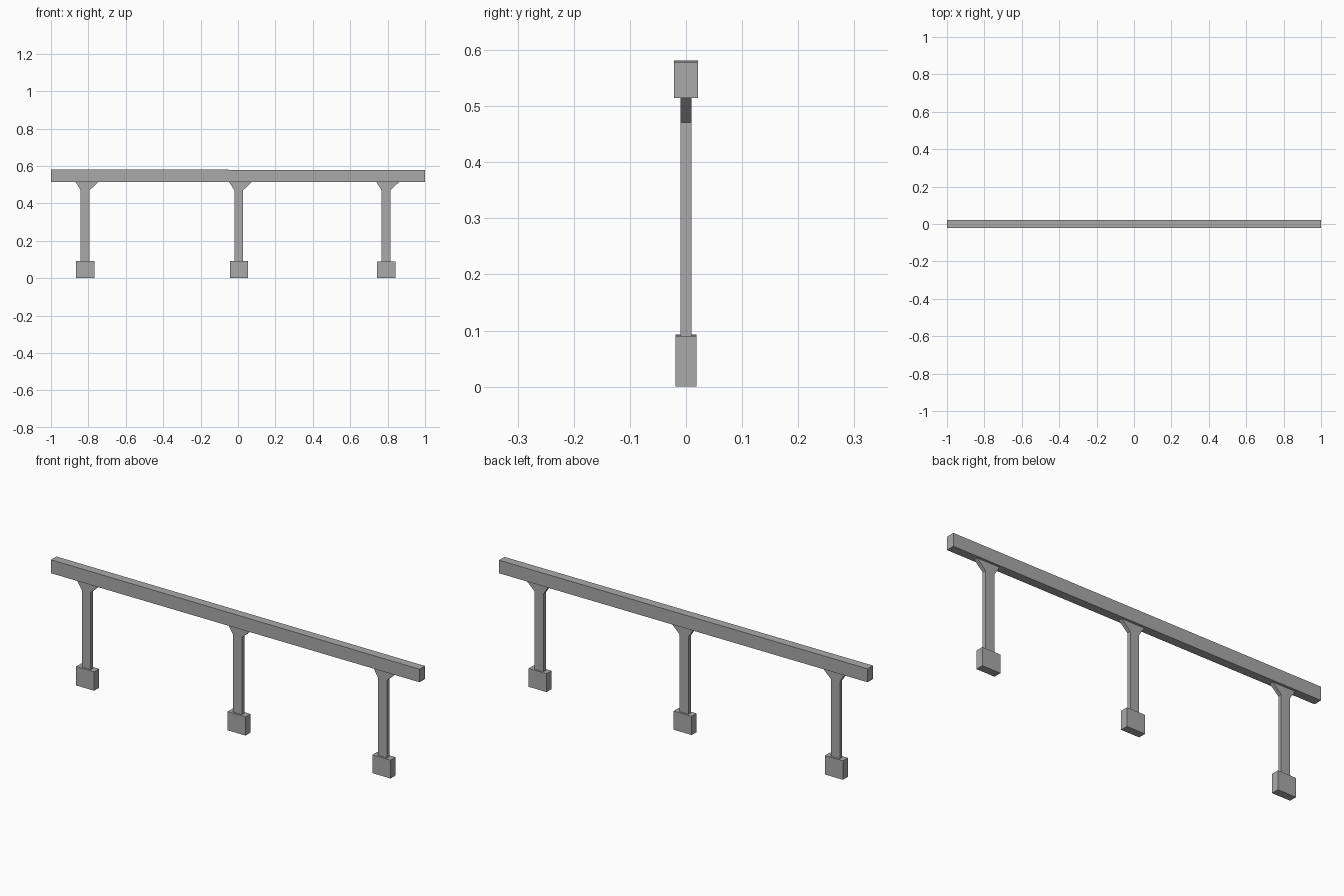
import bpy
import bmesh

cube = bpy.data.objects.get("Cube")
if cube:
    bpy.data.objects.remove(cube, do_unlink=True)

grey = bpy.data.materials.new("plain grey")
grey.use_nodes = True
colour = (0.4, 0.4, 0.4, 1)
grey.diffuse_color = colour
grey.node_tree.nodes["Principled BSDF"].inputs["Base Color"].default_value = colour


def slab(name, outline, half_depth):
    """Extrude an x-z outline evenly to both sides of y = 0."""
    bm = bmesh.new()
    face = bm.faces.new([bm.verts.new((x, -half_depth, z)) for x, z in outline])
    new = bmesh.ops.extrude_face_region(bm, geom=[face])["geom"]
    bmesh.ops.translate(bm, vec=(0, 2 * half_depth, 0),
                        verts=[v for v in new if isinstance(v, bmesh.types.BMVert)])
    bmesh.ops.recalc_face_normals(bm, faces=bm.faces)
    mesh = bpy.data.meshes.new(name)
    bm.to_mesh(mesh)
    bm.free()
    mesh.materials.append(grey)
    obj = bpy.data.objects.new(name, mesh)
    bpy.context.collection.objects.link(obj)


def rectangle(x0, x1, z0, z1):
    return [(x0, z0), (x1, z0), (x1, z1), (x0, z1)]


BEAM_BOTTOM = 0.515

# Long rail across the top, very slightly lower at its left end
slab("top_beam", [(-1, BEAM_BOTTOM), (1, BEAM_BOTTOM), (1, 0.579), (-1, 0.581)], 0.021)

# Three posts with flared heads, each standing in a footing block
for side, x, footing_top in (("right", -0.817, 0.093),
                             ("middle", 0.004, 0.0915),
                             ("left", 0.791, 0.09)):
    slab(side + "_footing", rectangle(x - 0.048, x + 0.05, 0, footing_top), 0.019)
    slab(side + "_post", [
        (x - 0.024, footing_top), (x + 0.024, footing_top), (x + 0.024, 0.471),
        (x + 0.071, BEAM_BOTTOM), (x - 0.052, BEAM_BOTTOM), (x - 0.024, 0.471)], 0.0095)
